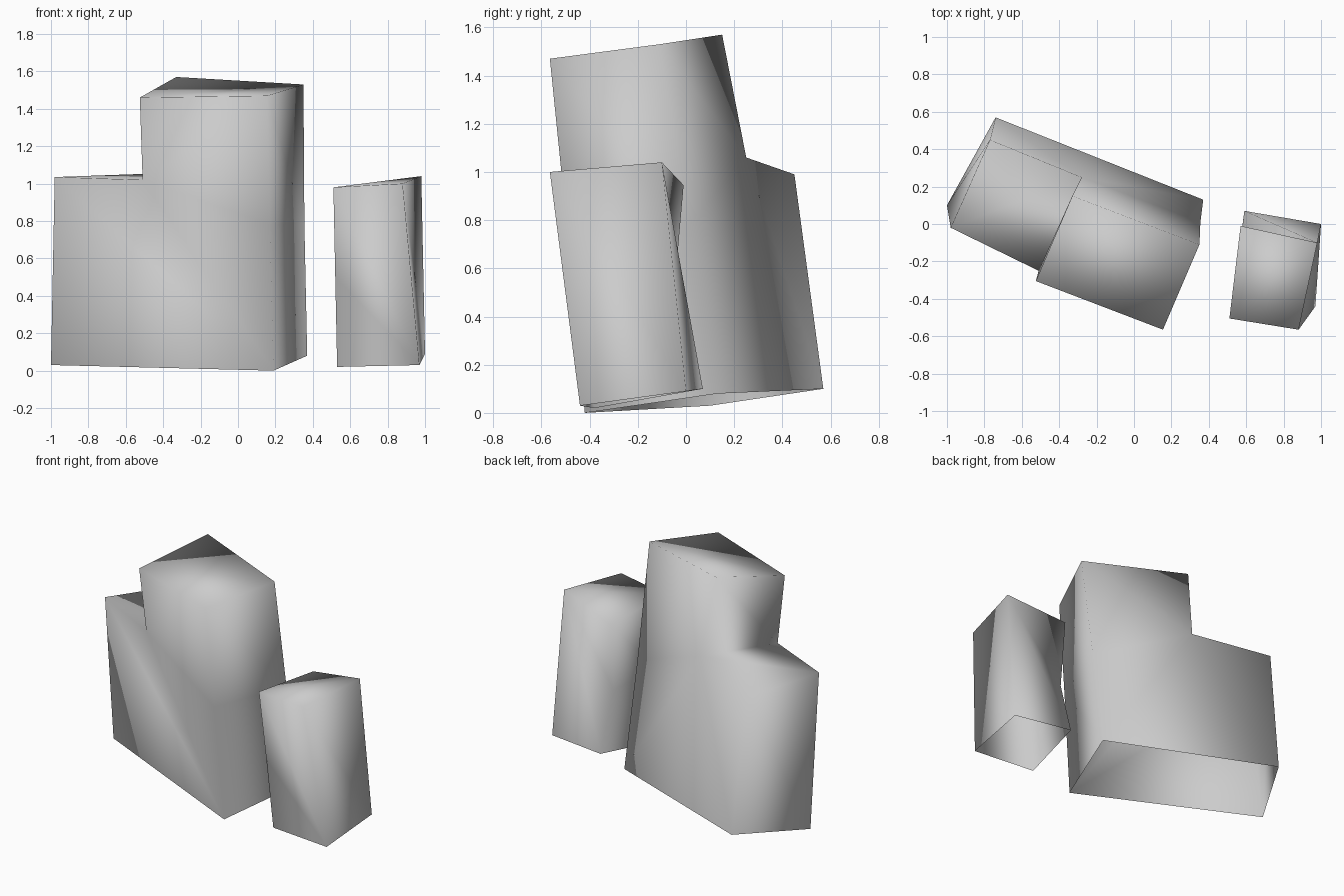
import bpy, bmesh

if "Cube" in bpy.data.objects:
    bpy.data.objects.remove(bpy.data.objects["Cube"])

grey = bpy.data.materials.new("light grey")
grey.diffuse_color = (0.6, 0.6, 0.6, 1)
grey.use_nodes = True
grey.node_tree.nodes["Principled BSDF"].inputs["Base Color"].default_value = grey.diffuse_color


def skewed_prism(name, front, back, split=None):
    """Bridge two matching outlines into a smooth shell, open underneath
    (the first outline edge is the bottom). split cuts both end faces in two."""
    bm = bmesh.new()
    f = [bm.verts.new(p) for p in front]
    b = [bm.verts.new(p) for p in back]
    n = len(f)
    for ring in (f, b[::-1]):
        bm.faces.new(ring)
    for i in range(1, n):
        j = (i + 1) % n
        bm.faces.new((f[j], f[i], b[i], b[j]))
    if split:
        for ring, face in ((f, 0), (b, 1)):
            bm.faces.ensure_lookup_table()
            end = next(x for x in bm.faces if all(v in x.verts for v in ring))
            bmesh.utils.face_split(end, ring[split[0]], ring[split[1]])
    bmesh.ops.recalc_face_normals(bm, faces=bm.faces)
    for face in bm.faces:
        face.smooth = True
    mesh = bpy.data.meshes.new(name)
    bm.to_mesh(mesh)
    bm.free()
    mesh.materials.append(grey)
    obj = bpy.data.objects.new(name, mesh)
    bpy.context.collection.objects.link(obj)
    return obj


# Tall block with a lower step on its left
skewed_prism(
    "stepped_block",
    [(-1.0, 0.10, 0.03), (0.19, -0.42, 0.0), (0.17, -0.495, 0.78),
     (0.155, -0.565, 1.47), (-0.525, -0.305, 1.46), (-0.51, -0.25, 1.02),
     (-0.98, -0.02, 1.035)],
    [(-0.74, 0.57, 0.10), (0.37, 0.13, 0.08), (0.355, 0.01, 0.78),
     (0.35, -0.11, 1.53), (-0.33, 0.15, 1.57), (-0.28, 0.25, 1.06),
     (-0.77, 0.45, 0.99)],
    split=(5, 2))

# Separate small block on the right, its back left edge pinched in halfway up
skewed_prism(
    "small_block",
    [(0.53, -0.38, 0.02), (0.97, -0.44, 0.03), (0.88, -0.565, 1.0),
     (0.51, -0.505, 0.98), (0.52, -0.44, 0.5)],
    [(0.59, 0.07, 0.10), (1.0, 0.0, 0.09), (0.98, -0.10, 1.04),
     (0.57, -0.01, 0.945), (0.575, -0.05, 0.49)])
